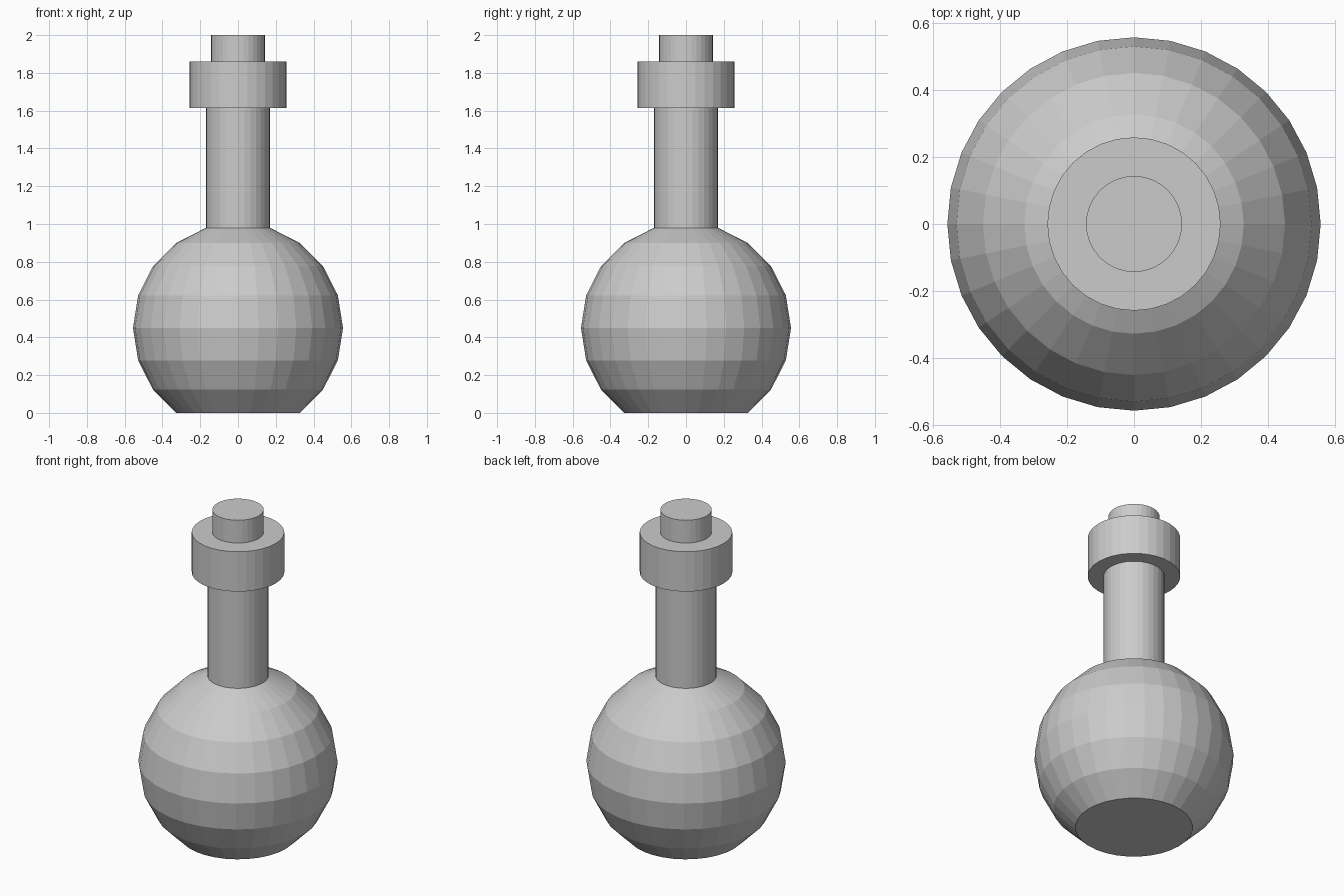
import bpy
import bmesh
from math import sin, cos, radians, pi

SIDES = 32

cube = bpy.data.objects.get("Cube")
if cube:
    bpy.data.objects.remove(cube, do_unlink=True)

# Single flat colour
grey = bpy.data.materials.new("plain_grey")
grey.use_nodes = True
colour = (0.6, 0.6, 0.6, 1)
grey.diffuse_color = colour
grey.node_tree.nodes["Principled BSDF"].inputs["Base Color"].default_value = colour


def turned(name, profile):
    """Spin a (radius, height) profile into a closed, flat-shaded solid."""
    bm = bmesh.new()
    rings = []
    for r, z in profile:
        angles = [2 * pi * i / SIDES for i in range(SIDES)]
        rings.append([bm.verts.new((r * cos(a), r * sin(a), z)) for a in angles])
    for low, high in zip(rings, rings[1:]):
        for i in range(SIDES):
            j = (i + 1) % SIDES
            bm.faces.new((low[i], low[j], high[j], high[i]))
    bm.faces.new(rings[0][::-1])
    bm.faces.new(rings[-1])
    mesh = bpy.data.meshes.new(name)
    bm.to_mesh(mesh)
    bm.free()
    mesh.materials.append(grey)
    obj = bpy.data.objects.new(name, mesh)
    bpy.context.collection.objects.link(obj)
    return obj


# Round body: faceted sphere with a flat cut base and an open shoulder
radius = 0.556
centre = radius * sin(radians(54))
turned("flask_body", [(radius * cos(radians(a)), centre + radius * sin(radians(a)))
                      for a in range(-54, 73, 18)])

# Straight neck, wide collar and stopper
for name, r, bottom, top in (("neck", 0.17, 0.97, 1.62),
                             ("collar", 0.258, 1.615, 1.86),
                             ("stopper", 0.143, 1.85, 2.0)):
    turned(name, [(r, bottom), (r, top)])
